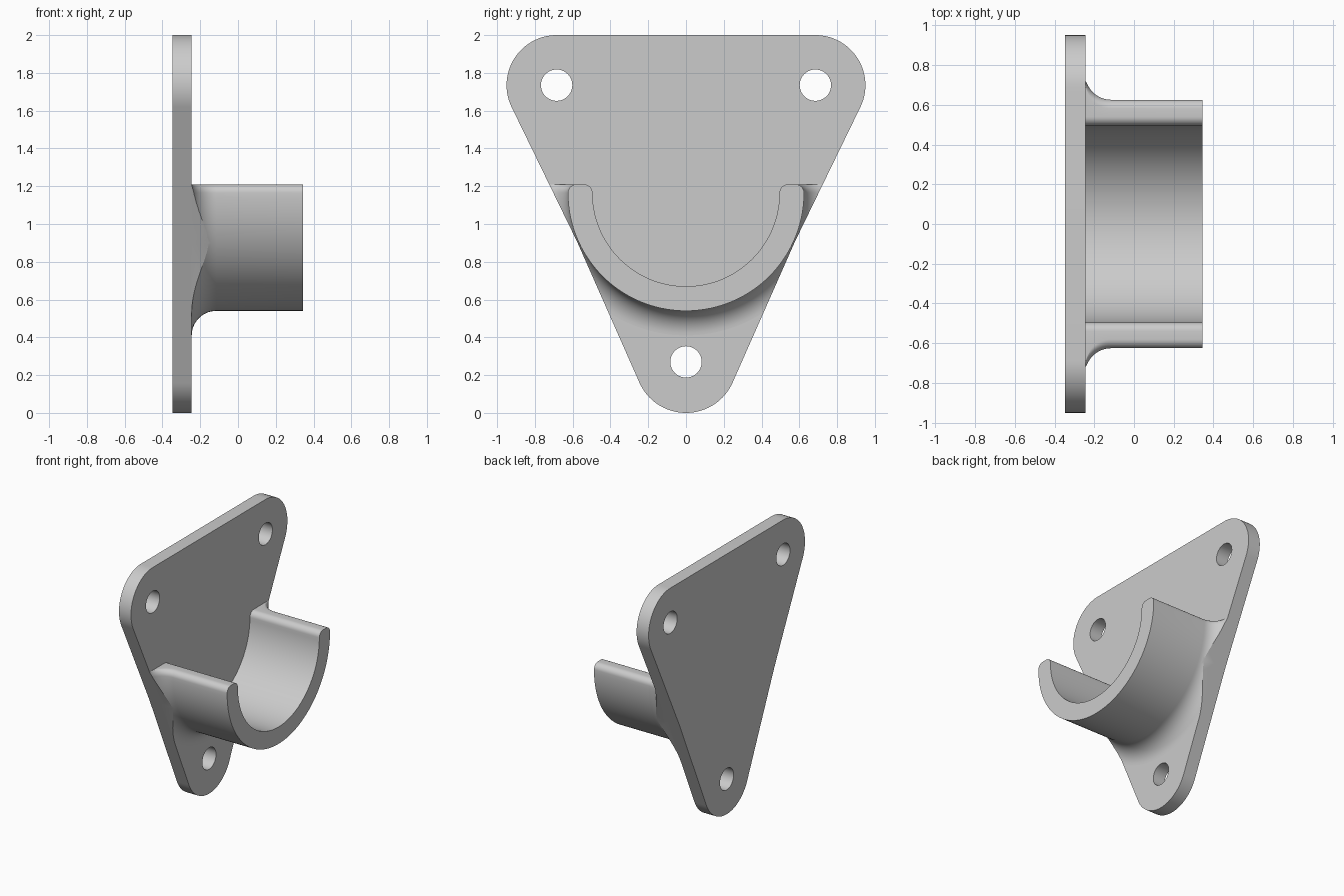
import bpy, bmesh
from math import cos, sin, radians, sqrt

cube = bpy.data.objects.get("Cube")
if cube:
    bpy.data.objects.remove(cube, do_unlink=True)

grey = bpy.data.materials.new("light grey")
grey.use_nodes = True
grey.diffuse_color = (0.6, 0.6, 0.6, 1)
grey.node_tree.nodes["Principled BSDF"].inputs["Base Color"].default_value = (0.6, 0.6, 0.6, 1)

BACK, FACE, RIM = -0.347, -0.245, 0.345      # plate back, plate face, cradle end
AXIS = 1.165                                 # height of the cradle centre
HOLES = [(-0.685, 1.735), (0.685, 1.735), (0, 0.27)]


def arc(y, z, r, start, end, steps):
    angles = [radians(start + (end - start) * i / steps) for i in range(steps + 1)]
    return [(y + r * cos(a), z + r * sin(a)) for a in angles]


def loft(name, sections):
    """Skin a list of (x, yz outline) sections and cap both ends."""
    bm = bmesh.new()
    rings = [[bm.verts.new((x, y, z)) for y, z in pts] for x, pts in sections]
    for a, b in zip(rings, rings[1:]):
        for i in range(len(a)):
            j = (i + 1) % len(a)
            bm.faces.new((a[i], a[j], b[j], b[i]))
    bm.faces.new(rings[0])
    bm.faces.new(rings[-1])
    bmesh.ops.recalc_face_normals(bm, faces=bm.faces)
    mesh = bpy.data.meshes.new(name)
    bm.to_mesh(mesh)
    bm.free()
    mesh.materials.append(grey)
    obj = bpy.data.objects.new(name, mesh)
    bpy.context.collection.objects.link(obj)
    return obj


def activate(obj):
    bpy.ops.object.select_all(action='DESELECT')
    obj.select_set(True)
    bpy.context.view_layer.objects.active = obj


def boolean(obj, cutter, operation):
    cutter.hide_render = True
    mod = obj.modifiers.new("cut", 'BOOLEAN')
    mod.object, mod.operation, mod.solver = cutter, operation, 'EXACT'
    activate(obj)
    bpy.ops.object.modifier_apply(modifier=mod.name)
    bpy.data.objects.remove(cutter, do_unlink=True)


# Rounded triangular outline, slightly waisted beside the cradle
half = arc(0, 0.27, 0.27, -90, -24, 16) + [(0.576, 0.905)]
half += arc(0.685, 1.735, 0.265, -26, 90, 28)
outline = half + [(-y, z) for y, z in reversed(half[1:])]

# Mounting plate with three screw holes
plate = loft("mounting_plate", [(BACK, outline), (FACE, outline)])
for y, z in HOLES:
    hole = arc(y, z, 0.083, 0, 352.5, 47)
    boolean(plate, loft("hole_cutter", [(BACK - 0.1, hole), (FACE + 0.1, hole)]), 'DIFFERENCE')


# Half-round cradle with rounded lips
def cradle_section(radius, inner=0.495, lip=0.045):
    right_lip = arc(radius - lip, AXIS, lip, 0, 90, 8) + arc(inner + lip, AXIS, lip, 90, 180, 8)
    left_lip = [(-y, z) for y, z in reversed(right_lip)]
    outer = arc(0, AXIS, radius, 180, 360, 72)[1:-1]
    hollow = arc(0, AXIS, inner, 0, -180, 72)[1:-1]
    return outer + right_lip + hollow + left_lip


# Cove fillet flares the cradle where it meets the plate
FILLET, OUTER, STEPS = 0.13, 0.625, 14
sections = []
for i in range(STEPS + 1):
    a = radians(90 * i / STEPS)
    sections.append((FACE + FILLET * (1 - cos(a)), cradle_section(OUTER + FILLET * (1 - sin(a)))))
sections.append((RIM, cradle_section(OUTER)))
cradle = loft("cradle", sections)

# Trim the flare flush with the plate edges
boolean(cradle, loft("trim_cutter", [(BACK - 0.2, outline), (RIM + 0.2, outline)]), 'INTERSECT')

for obj in (plate, cradle):
    activate(obj)
    bpy.ops.object.shade_smooth_by_angle(angle=radians(18))
